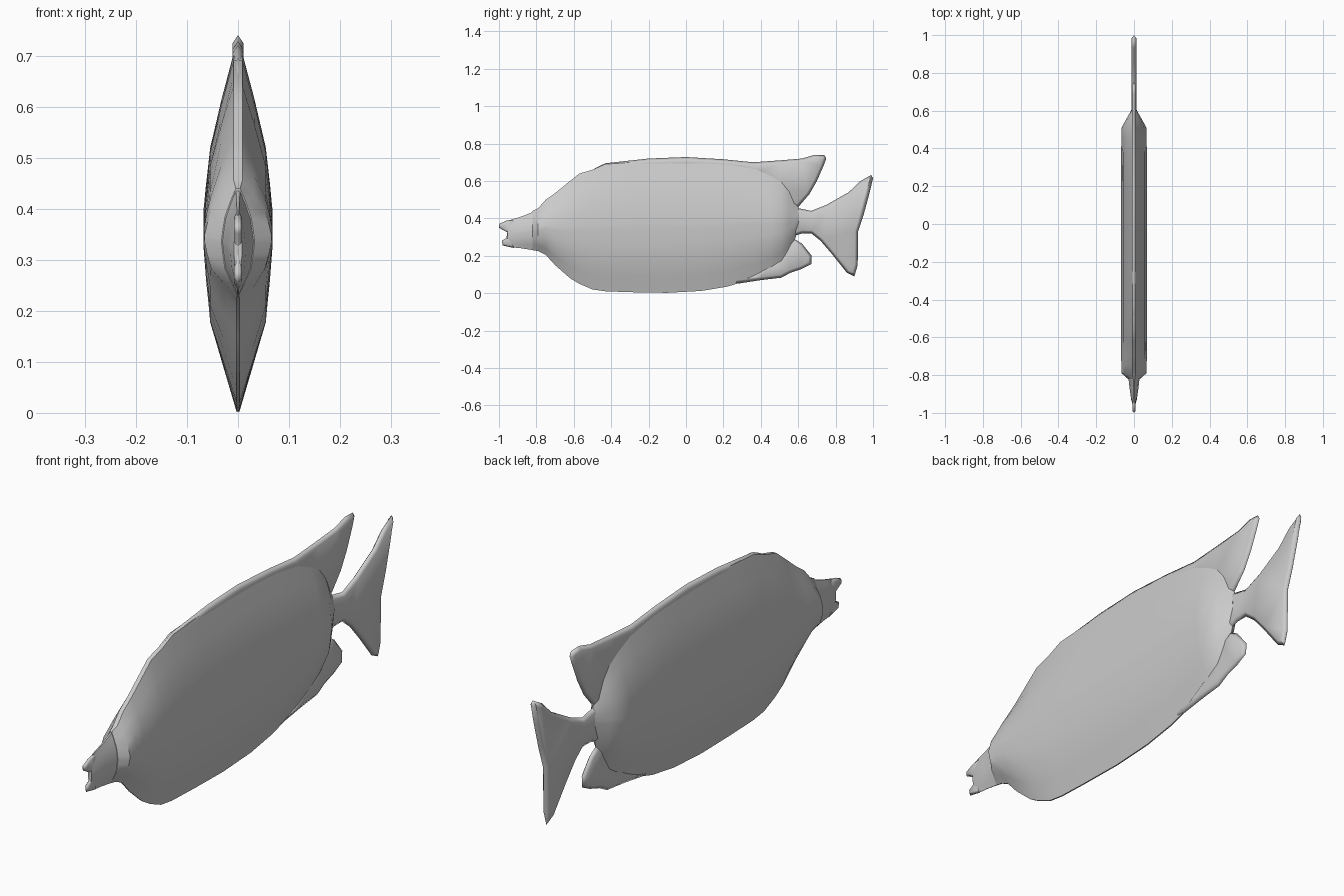
import bpy, bmesh, math

if "Cube" in bpy.data.objects:
    bpy.data.objects.remove(bpy.data.objects["Cube"])

grey = bpy.data.materials.new("plain grey")
grey.diffuse_color = (0.6, 0.6, 0.6, 1)
grey.use_nodes = True
grey.node_tree.nodes["Principled BSDF"].inputs["Base Color"].default_value = grey.diffuse_color


def finish(bm, name, angle):
    me = bpy.data.meshes.new(name)
    bm.to_mesh(me)
    bm.free()
    me.materials.append(grey)
    ob = bpy.data.objects.new(name, me)
    bpy.context.collection.objects.link(ob)
    bpy.ops.object.select_all(action='DESELECT')
    ob.select_set(True)
    bpy.context.view_layer.objects.active = ob
    bpy.ops.object.shade_smooth_by_angle(angle=math.radians(angle))
    return ob


def loft(name, sections):
    """Lens-shaped rings (height fraction, width fraction) strung along y."""
    half = [(1, .13), (.75, .47), (.47, .8), (.25, .92), (.06, 1), (-.03, 1),
            (-.25, .92), (-.5, .8), (-.75, .42), (-1, .04)]
    lens = half + [(t, -w) for t, w in reversed(half)]
    bm = bmesh.new()
    rings = []
    for y, lo, hi, w in sections:
        mid, h = (lo + hi) / 2, (hi - lo) / 2
        rings.append([bm.verts.new((k * w, y, mid + t * h)) for t, k in lens])
    n = len(lens)
    for a, b in zip(rings, rings[1:]):
        for i in range(n):
            bm.faces.new((a[i], a[(i + 1) % n], b[(i + 1) % n], b[i]))
    bm.faces.new(rings[0])
    bm.faces.new(rings[-1])
    bmesh.ops.recalc_face_normals(bm, faces=bm.faces)
    return finish(bm, name, 35)


def fin(name, outline, depth=.011, inset=.016):
    """Thin blade with a bevelled rim, mirrored across x."""
    bm = bmesh.new()
    f = bm.faces.new([bm.verts.new((0, y, z)) for y, z in outline])
    f.normal_update()
    if f.normal.x < 0:
        f.normal_flip()
    bmesh.ops.inset_individual(bm, faces=[f], thickness=inset, depth=depth,
                               use_even_offset=True)
    bmesh.ops.triangulate(bm, faces=[g for g in bm.faces if len(g.verts) > 4])
    ob = finish(bm, name, 50)
    m = ob.modifiers.new("mirror", 'MIRROR')
    m.use_axis[0] = True
    return ob


# Flat oval body, blunt at both ends
loft("body", [
    (-.82, .23, .44, .032), (-.79, .225, .455, .066), (-.75, .205, .50, .067),
    (-.70, .15, .535, .068), (-.62, .08, .60, .068), (-.57, .05, .64, .068),
    (-.50, .02, .66, .068), (-.43, .01, .69, .068), (-.28, .005, .70, .068),
    (-.10, .002, .703, .068), (.08, .012, .702, .068), (.22, .035, .695, .068),
    (.37, .08, .67, .068), (.45, .115, .635, .067), (.51, .155, .60, .066),
    (.55, .215, .56, .044), (.58, .28, .50, .027), (.605, .36, .45, .013)])

# Snout
loft("snout", [(-.80, .23, .445, .034), (-.83, .232, .43, .028),
               (-.88, .24, .41, .022), (-.93, .245, .395, .015),
               (-.955, .255, .385, .008)])

# Lips with mouth notch
fin("lips", [(-.92, .395), (-.96, .388), (-1, .37), (-1, .35), (-.955, .325),
             (-.96, .295), (-.985, .28), (-.98, .255), (-.92, .242)],
    .008, .01)

# Ridge along the back growing into the rear top fin
fin("dorsal_fin", [
    (-.52, .645), (-.48, .672), (-.43, .695), (-.2, .72), (0, .728), (.2, .716),
    (.36, .70), (.5, .71), (.62, .72), (.69, .74), (.74, .738), (.75, .72),
    (.735, .68), (.70, .60), (.66, .53), (.60, .46), (.55, .47), (.48, .55),
    (.37, .63), (.2, .66), (0, .67), (-.2, .67), (-.4, .65)])

# Lower rear fin
fin("anal_fin", [
    (.2, .035), (.27, .05), (.4, .07), (.51, .083), (.56, .11), (.62, .13),
    (.67, .155), (.672, .20), (.62, .265), (.58, .29), (.53, .26), (.45, .16),
    (.35, .1)])

# Tail with narrow stalk
fin("tail_fin", [
    (.56, .46), (.60, .455), (.67, .44), (.75, .472), (.87, .54), (.93, .598),
    (.99, .632), (1, .615), (.98, .53), (.95, .42), (.92, .33), (.918, .15),
    (.90, .09), (.86, .11), (.78, .21), (.72, .28), (.67, .32), (.62, .32),
    (.56, .30)], .012)
